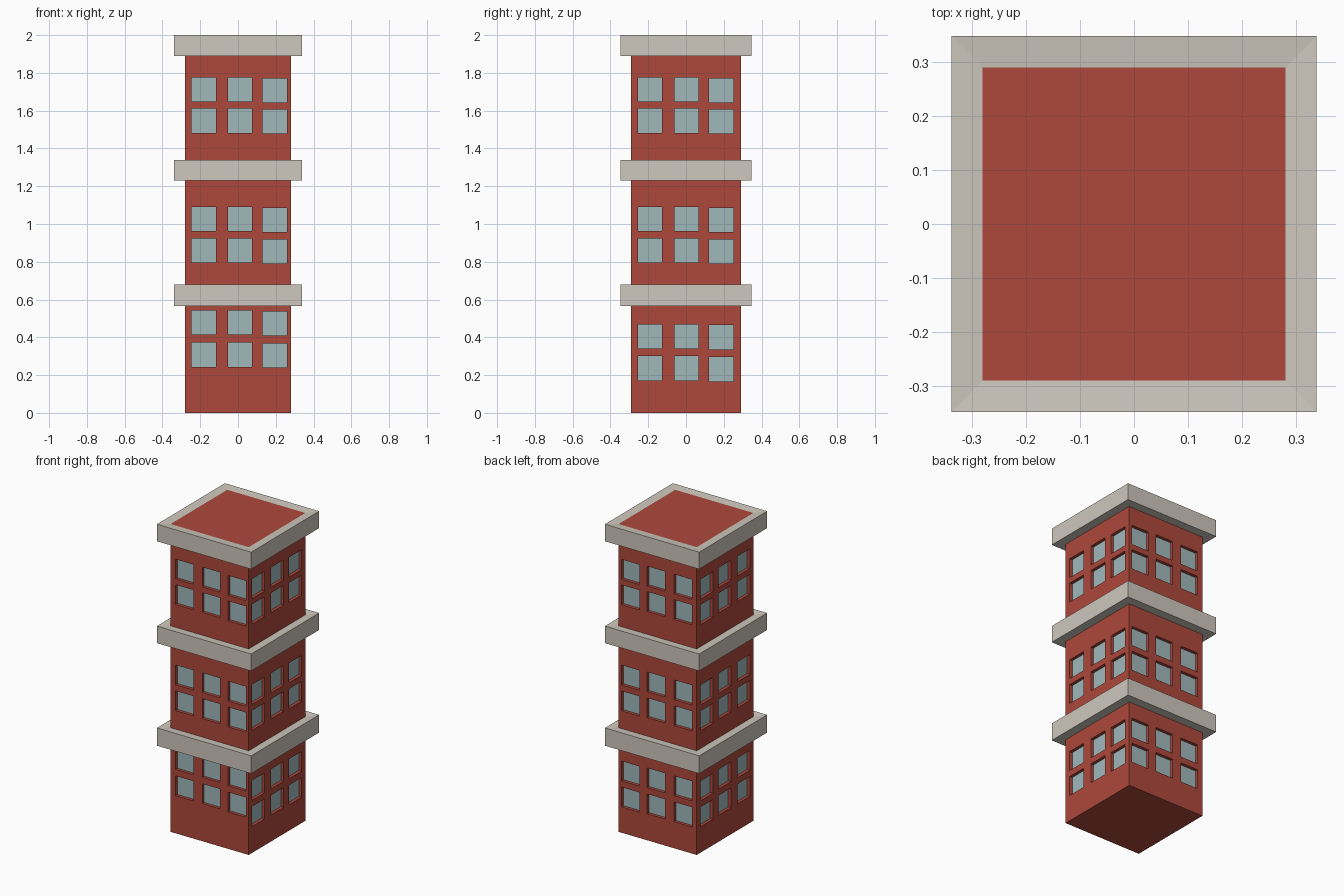
import bpy, bmesh
from mathutils import Vector

if "Cube" in bpy.data.objects:
    bpy.data.objects.remove(bpy.data.objects["Cube"])

HX, HY = 0.28, 0.29            # wall half sizes
OVER, DEPTH = 0.058, 0.02      # ledge overhang, window recess
W, H = 0.128, 0.128            # window size


def material(name, rgb):
    m = bpy.data.materials.new(name)
    m.diffuse_color = (*rgb, 1)
    m.use_nodes = True
    m.node_tree.nodes["Principled BSDF"].inputs["Base Color"].default_value = m.diffuse_color
    return m


brick = material("brick", (0.42, 0.065, 0.045))
stone = material("stone", (0.62, 0.58, 0.51))
glass = material("glass", (0.35, 0.48, 0.50))


def add_object(name, bm, mat=None):
    me = bpy.data.meshes.new(name)
    bm.to_mesh(me)
    bm.free()
    ob = bpy.data.objects.new(name, me)
    bpy.context.collection.objects.link(ob)
    if mat:
        me.materials.append(mat)
    return ob


def box(bm, centre, size):
    for v in bmesh.ops.create_cube(bm, size=1)["verts"]:
        v.co = Vector(c + a * s for c, a, s in zip(centre, v.co, size))


# Window centres: columns per wall direction, rows per wall
COLS_X = (-0.181, 0.011, 0.195)
COLS_Y = (-0.190, 0.003, 0.187)
UPPER = (0.859, 1.027, 1.547, 1.712)
ROWS_FRONT = (0.308, 0.478) + UPPER
ROWS_OTHER = (0.236, 0.405) + UPPER


def windows(bm, near, far):
    """Boxes for every window, spanning two depths measured inward from the wall."""
    mid, thick = (near + far) / 2, far - near
    for side in (-1, 1):
        for col in range(3):
            drop = 0.005 if col == 2 else 0
            for z in (ROWS_FRONT if side < 0 else ROWS_OTHER):
                box(bm, (COLS_X[col], side * (HY - mid), z - drop), (W, thick, H))
            for z in ROWS_OTHER:
                box(bm, (side * (HX - mid), COLS_Y[col], z - drop), (thick, W, H))


# Tower body with recessed window openings
bm = bmesh.new()
box(bm, (0, 0, 0.9975), (2 * HX, 2 * HY, 1.995))
tower = add_object("tower_walls", bm, brick)

bm = bmesh.new()
windows(bm, -0.05, DEPTH + 0.003)
cutter = add_object("window_cutter", bm, brick)
cutter.hide_render = True
cutter.hide_viewport = True
cut = tower.modifiers.new("openings", "BOOLEAN")
cut.operation = "DIFFERENCE"
cut.solver = "EXACT"
cut.object = cutter

# Glass panes
bm = bmesh.new()
windows(bm, DEPTH, DEPTH + 0.003)
add_object("window_panes", bm, glass)


# Stone ledges: square collars whose top dips slightly towards the wall
def ledge(name, z0, z1):
    bm = bmesh.new()
    profile = ((0, z0), (OVER, z0), (OVER, z1), (0, z1 - 0.005))
    loops = [[bm.verts.new((sx * (HX + o), sy * (HY + o), z))
              for sx, sy in ((-1, -1), (1, -1), (1, 1), (-1, 1))]
             for o, z in profile]
    for a, b in zip(loops, loops[1:]):
        for k in range(4):
            n = (k + 1) % 4
            bm.faces.new((a[k], a[n], b[n], b[k]))
    add_object(name, bm, stone)


ledge("lower_ledge", 0.565, 0.68)
ledge("middle_ledge", 1.23, 1.34)
ledge("roof_ledge", 1.89, 2.0)
